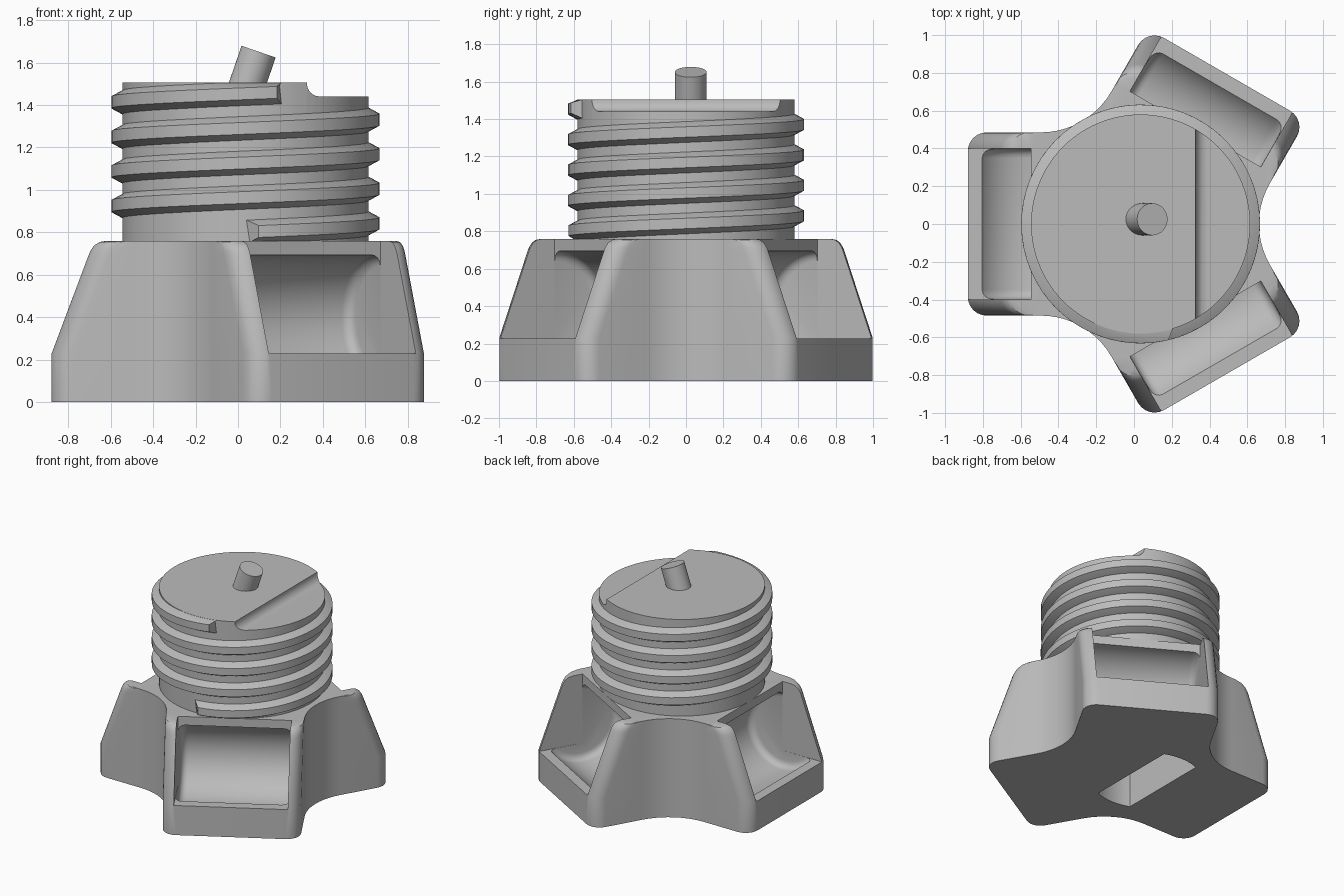
import bpy, bmesh
from math import sin, cos, pi, radians
from mathutils import Matrix, Vector

if "Cube" in bpy.data.objects:
    bpy.data.objects.remove(bpy.data.objects["Cube"])

HUB = 0.035                      # x of the common axis
ARMS = (60, 180, 300)            # arm directions in degrees

grey = bpy.data.materials.new("plain_grey")
grey.use_nodes = True
grey.diffuse_color = (0.5, 0.5, 0.5, 1)
grey.node_tree.nodes["Principled BSDF"].inputs["Base Color"].default_value = (0.5, 0.5, 0.5, 1)


def arc(cx, cy, r, a0, a1, n):
    """Points on an arc, angles in degrees."""
    angles = [radians(a0 + (a1 - a0) * i / n) for i in range(n + 1)]
    return [(cx + r * cos(a), cy + r * sin(a)) for a in angles]


def loft(name, rings, matrix=Matrix()):
    """Skin a stack of equal closed rings and cap both ends."""
    bm = bmesh.new()
    rows = [[bm.verts.new(matrix @ Vector(p)) for p in ring] for ring in rings]
    n = len(rows[0])
    for low, high in zip(rows, rows[1:]):
        for i in range(n):
            j = (i + 1) % n
            bm.faces.new((low[i], low[j], high[j], high[i]))
    bm.faces.new(rows[0][::-1])
    bm.faces.new(rows[-1])
    bmesh.ops.recalc_face_normals(bm, faces=bm.faces[:])
    mesh = bpy.data.meshes.new(name)
    bm.to_mesh(mesh)
    bm.free()
    mesh.materials.append(grey)
    obj = bpy.data.objects.new(name, mesh)
    bpy.context.collection.objects.link(obj)
    return obj


def prism(name, outline, low, high, matrix=Matrix()):
    return loft(name, [[(x, y, z) for x, y in outline] for z in (low, high)], matrix)


def activate(obj):
    bpy.ops.object.select_all(action='DESELECT')
    obj.select_set(True)
    bpy.context.view_layer.objects.active = obj


def cut(obj, cutter):
    cutter.hide_render = True
    mod = obj.modifiers.new("cut", 'BOOLEAN')
    mod.operation = 'DIFFERENCE'
    mod.solver = 'EXACT'
    mod.object = cutter
    activate(obj)
    bpy.ops.object.modifier_apply(modifier=mod.name)
    bpy.data.objects.remove(cutter)


def circle(r, n):
    return arc(0, 0, r, 0, 360 - 360 / n, n - 1)


# Three-armed base: rounded outline whose arms get shorter towards the top
HALF, CORNER, FILLET = 0.485, 0.1, 0.43


def base_ring(length, z):
    ring = []
    for a in ARMS:
        c, s = cos(radians(a)), sin(radians(a))
        inner = length - CORNER
        local = arc(inner, CORNER - HALF, CORNER, -90, 0, 6)
        local += arc(inner, HALF - CORNER, CORNER, 0, 90, 6)
        ring += [(HUB + d * c - t * s, d * s + t * c, z) for d, t in local]
        reach = (HALF + FILLET) / sin(radians(60))
        m = radians(a + 60)
        notch = arc(HUB + reach * cos(m), reach * sin(m), FILLET, a + 270, a + 210, 10)
        ring += [(x, y, z) for x, y in notch]
    return ring


profile = [(0.915, 0), (0.915, 0.23), (0.742, 0.69), (0.733, 0.712),
           (0.715, 0.738), (0.69, 0.754), (0.655, 0.76)]
base = loft("three_armed_base", [base_ring(d, z) for d, z in profile])

# Pocket in each arm: open box plus a barrel with rounded ends
for a in ARMS:
    turn = Matrix.Translation((HUB, 0, 0)) @ Matrix.Rotation(radians(a), 4, 'Z')
    cut(base, prism("pocket_cutter", [(0.58, -0.4), (1.2, -0.4), (1.2, 0.4), (0.58, 0.4)],
                    0.228, 1, turn))
    ends = arc(0.349, 0.245, 0.05, 0, 90, 4)
    barrel = [(-t, r) for t, r in ends] + [(t, r) for t, r in ends[::-1]]
    rings = [[(0.6 + x, t, 0.4 + z) for x, z in circle(r, 64)] for t, r in barrel]
    cut(base, loft("barrel_cutter", rings, turn))

# Slot with bowed ends in the underside
slot = arc(-0.12, 0, 0.39, 68, 112, 8) + arc(-0.12, 0, 0.39, 248, 292, 8)
cut(base, prism("slot_cutter", slot, -0.1, 0.35))

# Threaded core with a filleted step on the top
TOP = 1.505
core = prism("core", circle(0.58, 96), 0.75, TOP, Matrix.Translation((HUB, 0, 0)))
step = [(0.325, 1.6), (0.8, 1.6), (0.8, 1.44)] + arc(0.385, 1.5, 0.06, 270, 180, 6)
cut(core, prism("step_cutter", step, -1, 1, Matrix.Rotation(pi / 2, 4, 'X')))

# Helical thread ridge with tapered ends
PITCH, START, END, STEPS = 0.163, radians(-89.5), radians(4 * 360 - 73), 260
section = [(0.56, -0.062), (0.58, -0.056), (0.632, -0.028),
           (0.632, 0.028), (0.58, 0.056), (0.56, 0.062)]
thread = []
for i in range(STEPS + 1):
    turn = START + (END - START) * i / STEPS
    ring = []
    for r, h in section:
        a = min(max(turn, START + 0.09), END - 0.06) if r > 0.6 else turn
        z = 0.842 + PITCH * a / (2 * pi) + h
        ring.append((HUB + r * cos(a), r * sin(a), min(z, TOP - 0.001)))
    thread.append(ring)
ridge = loft("thread_ridge", thread)

# Tilted post
lean = Matrix.Translation((0.045, 0.025, 1.5)) @ Matrix.Rotation(radians(19), 4, 'Y')
post = prism("tilted_post", circle(0.085, 40), -0.12, 0.16, lean)

for obj in (base, core, ridge, post):
    activate(obj)
    bpy.ops.object.shade_smooth_by_angle(angle=radians(25))
